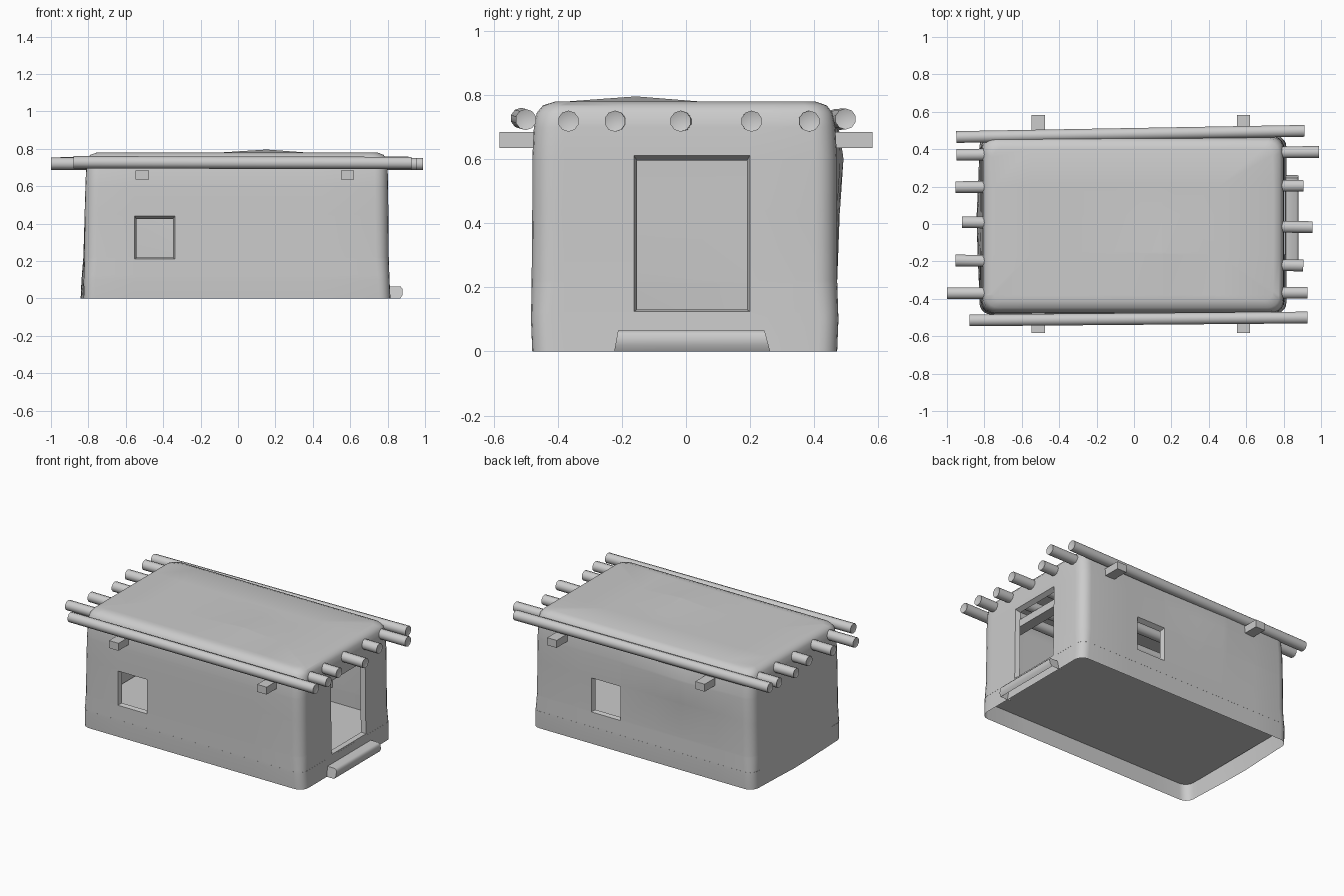
import bpy, bmesh, math
from mathutils import Vector

if "Cube" in bpy.data.objects:
    bpy.data.objects.remove(bpy.data.objects["Cube"])


def finish(name, bm, angle=None):
    me = bpy.data.meshes.new(name)
    bm.to_mesh(me)
    bm.free()
    ob = bpy.data.objects.new(name, me)
    bpy.context.collection.objects.link(ob)
    if angle:
        bpy.ops.object.select_all(action='DESELECT')
        ob.select_set(True)
        bpy.context.view_layer.objects.active = ob
        bpy.ops.object.shade_smooth_by_angle(angle=math.radians(angle))
    return ob


def rounded_rect(x0, x1, y0, y1, r, n=5):
    pts = []
    corners = [(x1 - r, y1 - r), (x0 + r, y1 - r), (x0 + r, y0 + r), (x1 - r, y0 + r)]
    for k, (cx, cy) in enumerate(corners):
        for i in range(n + 1):
            a = math.pi / 2 * (k + i / n)
            pts.append((cx + r * math.cos(a), cy + r * math.sin(a)))
    return pts


def hut_shell():
    # z, x min, x max, y min, y max, corner radius
    levels = [(0, -.825, .815, -.48, .472, .06), (.1, -.824, .81, -.484, .476, .06),
              (.22, -.822, .806, -.482, .472, .07), (.45, -.82, .804, -.48, .472, .07),
              (.6, -.816, .802, -.48, .472, .07),
              (.70, -.812, .80, -.475, .466, .07), (.745, -.806, .795, -.466, .457, .07),
              (.768, -.79, .778, -.447, .44, .065), (.78, -.755, .745, -.41, .405, .05)]
    bm = bmesh.new()
    rings = [[bm.verts.new((x, y, z)) for x, y in rounded_rect(a, b, c, d, r)]
             for z, a, b, c, d, r in levels]
    n = len(rings[0])
    for lo, hi in zip(rings, rings[1:]):
        for i in range(n):
            j = (i + 1) % n
            bm.faces.new((lo[i], lo[j], hi[j], hi[i]))
    bm.faces.new(rings[-1])
    # openings: wall axis, side, span along the wall, height span
    holes = [(1, -1, -.553, -.338, .212, .44), (1, 1, .155, .37, .212, .44),
             (0, 1, -.163, .2, .125, .612)]
    cuts = [(0, -.3), (0, -.1), (0, .15), (0, .45), (1, -.38), (1, -.15), (1, .05)]
    for ax, side, a, b, z0, z1 in holes:
        cuts += [(1 - ax, a), (1 - ax, b), (2, z0), (2, z1)]
    for ax, v in cuts:
        co, no = Vector(), Vector()
        co[ax], no[ax] = v, 1
        bmesh.ops.bisect_plane(bm, geom=bm.verts[:] + bm.edges[:] + bm.faces[:],
                               plane_co=co, plane_no=no, dist=1e-5)
    # low hump on the roof, gentle swellings in the back and left walls
    for v in bm.verts:
        x, y, z = v.co
        if (v.co - Vector((.15, -.15, .78))).length < .02:
            v.co.z += .016
        if y > .46 and z < .7:
            v.co.y += .02 * math.exp(-((x + .3) / .25) ** 2 - ((z - .58) / .15) ** 2)
        if x < -.8 and z < .7:
            v.co.x -= .017 * math.exp(-(y / .25) ** 2 - (z / .2) ** 2)
    # cut openings and turn their rims inward
    for ax, side, a, b, z0, z1 in holes:
        inside = []
        for f in bm.faces:
            c = f.calc_center_median()
            if c[ax] * side > .4 and a < c[1 - ax] < b and z0 < c.z < z1 and abs(f.normal.z) < .5:
                inside.append(f)
        s = set(inside)
        rim = [e for f in inside for e in f.edges if any(g not in s for g in e.link_faces)]
        bmesh.ops.delete(bm, geom=inside, context='FACES')
        new = bmesh.ops.extrude_edge_only(bm, edges=rim)['geom']
        for v in new:
            if isinstance(v, bmesh.types.BMVert):
                u = v.co[1 - ax]
                v.co[ax] -= .03 * side
                v.co[1 - ax] += .01 * ((abs(u - a) < .001) - (abs(u - b) < .001))
                v.co.z += .006 * (abs(v.co.z - z0) < .001) - .016 * (abs(v.co.z - z1) < .001)
    finish("hut_shell", bm, 45)


def floor():
    bm = bmesh.new()
    bm.faces.new([bm.verts.new((x, y, .115)) for x, y in
                  rounded_rect(-.826, .81, -.484, .476, .06)])
    finish("floor", bm)


def log(name, p, q, r=.033):
    p, q = Vector(p), Vector(q)
    length = (q - p).length
    bm = bmesh.new()
    bmesh.ops.create_cone(bm, cap_ends=True, cap_tris=False, segments=10,
                          radius1=r, radius2=r, depth=length)
    # hollowed log ends
    caps = [f for f in bm.faces if len(f.verts) > 4]
    for v in bmesh.ops.poke(bm, faces=caps)['verts']:
        v.co.z -= math.copysign(.012, v.co.z)
    bm.transform((q - p).to_track_quat('Z', 'Y').to_matrix().to_4x4())
    bmesh.ops.translate(bm, verts=bm.verts, vec=(p + q) / 2)
    finish(name, bm, 40)


def block(name, x0, x1, y0, y1, z0, z1):
    bm = bmesh.new()
    bmesh.ops.create_cube(bm, size=1)
    for v in bm.verts:
        v.co = Vector((x1 if v.co.x > 0 else x0, y1 if v.co.y > 0 else y0,
                       z1 if v.co.z > 0 else z0))
    finish(name, bm)


def doorstep():
    # rounded, open-bottomed slab with slanted ends
    profile = [(.868, 0), (.88, .02), (.88, .052), (.868, .065), (.79, .065)]
    bm = bmesh.new()
    rows = [[bm.verts.new((x, e + s * .3 * z, z)) for x, z in profile]
            for e, s in ((-.224, .6), (.263, -.9))]
    for i in range(len(profile) - 1):
        bm.faces.new((rows[0][i], rows[1][i], rows[1][i + 1], rows[0][i + 1]))
    for row, e in zip(rows, (-.224, .263)):
        bm.faces.new(row + [bm.verts.new((.79, e, 0))])
    bmesh.ops.recalc_face_normals(bm, faces=bm.faces)
    finish("doorstep", bm, 50)


hut_shell()
floor()

# roof logs running through both end walls
for i, (xa, ya, xb, yb) in enumerate([(-.95, .37, .99, .385), (-.955, .197, .905, .205),
                                      (-.92, .01, .955, -.017), (-.955, -.195, .905, -.222),
                                      (-1.0, -.37, .928, -.367)]):
    log(f"roof_log_{i + 1}", (xa, ya, .721), (xb, yb, .719))

# long edge logs
log("front_edge_log", (-.88, -.515, .728), (.928, -.5, .724))
log("back_edge_log", (-.95, .465, .724), (.912, .498, .726))

# square cross beams
for i, x in enumerate((-.512, .585)):
    block(f"cross_beam_{i + 1}", x - .035, x + .035, -.583, .583, .635, .685)

doorstep()
